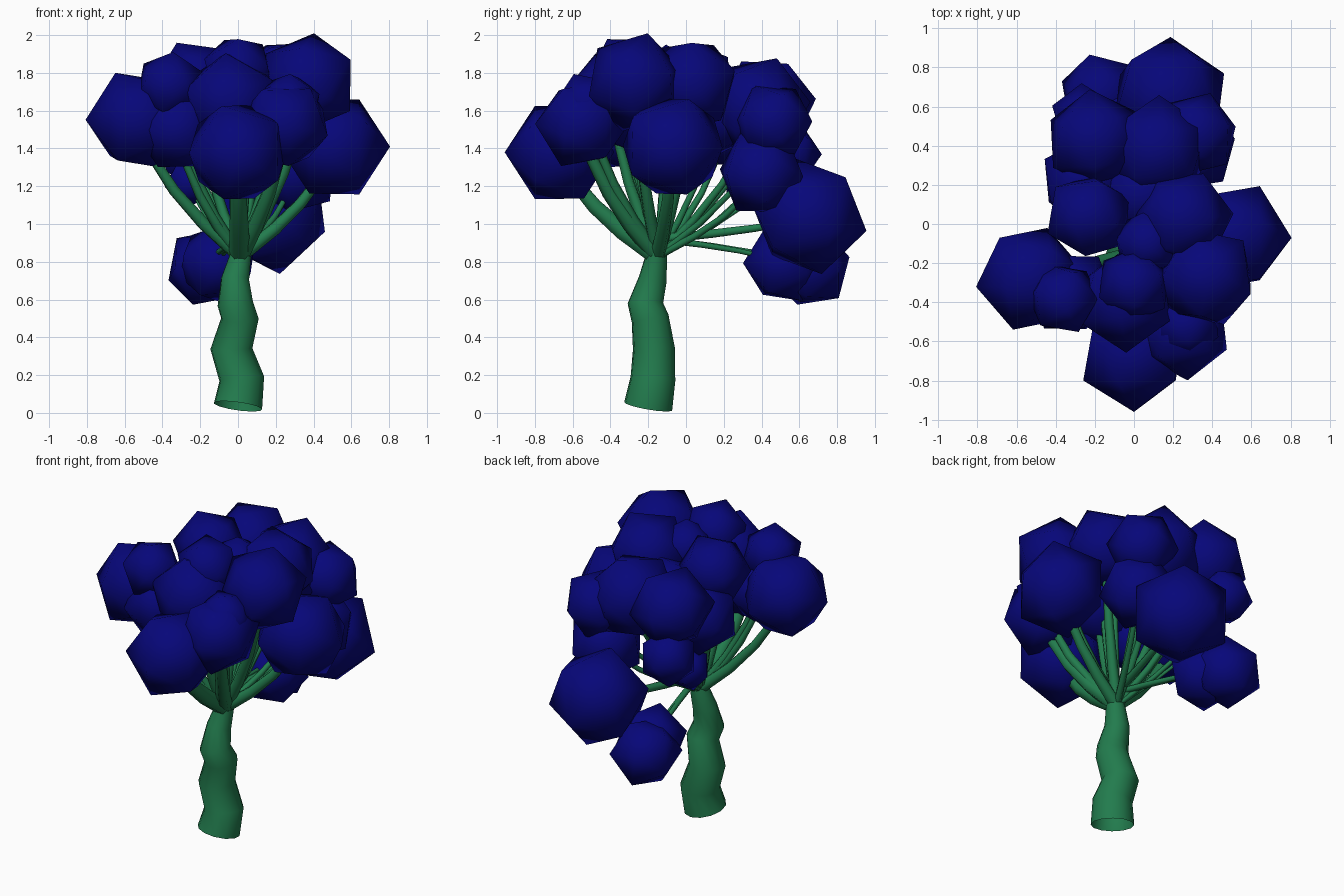
import bpy, bmesh, math, random
from mathutils import Vector, Matrix

if "Cube" in bpy.data.objects:
    bpy.data.objects.remove(bpy.data.objects["Cube"])

random.seed(4)


def material(name, color):
    m = bpy.data.materials.new(name)
    m.diffuse_color = color
    m.use_nodes = True
    m.node_tree.nodes["Principled BSDF"].inputs["Base Color"].default_value = m.diffuse_color
    return m


BARK = material("bark_green", (0.016, 0.2, 0.075, 1))
LEAF = material("leaf_navy", (0.002, 0.002, 0.19, 1))


def add_mesh(name, mesh, mat):
    mesh.materials.clear()
    mesh.materials.append(mat)
    mesh.polygons.foreach_set("use_smooth", [True] * len(mesh.polygons))
    ob = bpy.data.objects.new(name, mesh)
    bpy.context.collection.objects.link(ob)
    return ob


def tube(name, points, resolution):
    """Tapered open tube through (x, y, z, radius) points."""
    cu = bpy.data.curves.new(name + "_path", "CURVE")
    cu.dimensions = "3D"
    cu.bevel_depth = 1
    cu.bevel_resolution = resolution
    sp = cu.splines.new("POLY")
    sp.points.add(len(points) - 1)
    for p, (x, y, z, r) in zip(sp.points, points):
        p.co = (x, y, z, 1)
        p.radius = r
    tmp = bpy.data.objects.new(name + "_path", cu)
    bpy.context.collection.objects.link(tmp)
    dg = bpy.context.evaluated_depsgraph_get()
    mesh = bpy.data.meshes.new_from_object(tmp.evaluated_get(dg))
    bpy.data.objects.remove(tmp)
    return add_mesh(name, mesh, BARK)


def leaf_ball(name, c, r):
    """Icosahedron with one corner pointing out of the crown."""
    bm = bmesh.new()
    bmesh.ops.create_icosphere(bm, subdivisions=1, radius=r)
    out = c - Vector((0, 0, 1.45))
    aim = Vector([v ** 3 for v in out])   # favour the dominant axis
    spin = Matrix.Rotation(random.uniform(0, math.tau), 4, "Z")
    rot = aim.to_track_quat("Z", "Y").to_matrix().to_4x4()
    bm.transform(Matrix.Translation(c) @ rot @ spin)
    mesh = bpy.data.meshes.new(name)
    bm.to_mesh(mesh)
    bm.free()
    return add_mesh(name, mesh, LEAF)


# Wavy trunk, slightly tilted at the foot
tube("trunk", [
    (0, -0.2, 0.035, 0.13), (0.02, -0.175, 0.18, 0.12),
    (-0.035, -0.17, 0.34, 0.112), (0.01, -0.19, 0.5, 0.1),
    (-0.015, -0.215, 0.58, 0.095), (-0.015, -0.175, 0.71, 0.075),
    (0.015, -0.155, 0.84, 0.056),
], 4)

# Leaf clumps: centre and radius
CLUMPS = [
    (-0.53, -0.28, 1.55, 0.28), (0, -0.67, 1.38, 0.29),
    (0.51, -0.07, 1.41, 0.295), (0.25, -0.55, 1.53, 0.25),
    (-0.04, -0.39, 1.65, 0.27), (-0.36, -0.38, 1.73, 0.19),
    (0, -0.31, 1.81, 0.2), (0.37, -0.27, 1.75, 0.27),
    (0.25, 0.03, 1.74, 0.26), (-0.23, 0.04, 1.75, 0.23),
    (-0.2, 0.43, 1.64, 0.26), (0.12, 0.38, 1.62, 0.28),
    (0.32, 0.46, 1.54, 0.22), (-0.25, 0.21, 1.52, 0.24),
    (0.3, 0.4, 1.27, 0.24), (0.18, 0.65, 1.04, 0.315),
    (-0.11, 0.52, 0.79, 0.22), (-0.17, 0.66, 0.77, 0.22),
    (-0.25, 0.54, 1.37, 0.18), (-0.25, 0.33, 1.22, 0.14),
    (-0.32, -0.35, 1.5, 0.23), (0.07, -0.1, 1.77, 0.18),
    (0.05, 0.15, 1.58, 0.24), (0.27, -0.52, 1.63, 0.18),
]
fork = Vector((0.01, -0.15, 0.83))
for i, (x, y, z, r) in enumerate(CLUMPS):
    c = Vector((x, y, z))
    leaf_ball(f"leaf_clump_{i + 1}", c, r)
    # Branch leaves the fork, bows outward, then ends inside its clump;
    # branches to the back are thinner
    d = c - fork
    flat = Vector((d.x, d.y, 0))
    thick = r * (0.2 if y < -0.5 else 0.14 if y < 0.1 else 0.09)
    pts = []
    for k in range(5):
        t = 0.24 * k
        p = fork + d * t + flat * (0.65 * t * (1 - t))
        if d.z < 0.3:   # low branches start higher and droop
            p.z += 0.09 * (1 - t)
        pts.append((p.x, p.y, p.z, thick * (1 - 0.45 * t)))
    tube(f"branch_{i + 1}", pts, 1)
